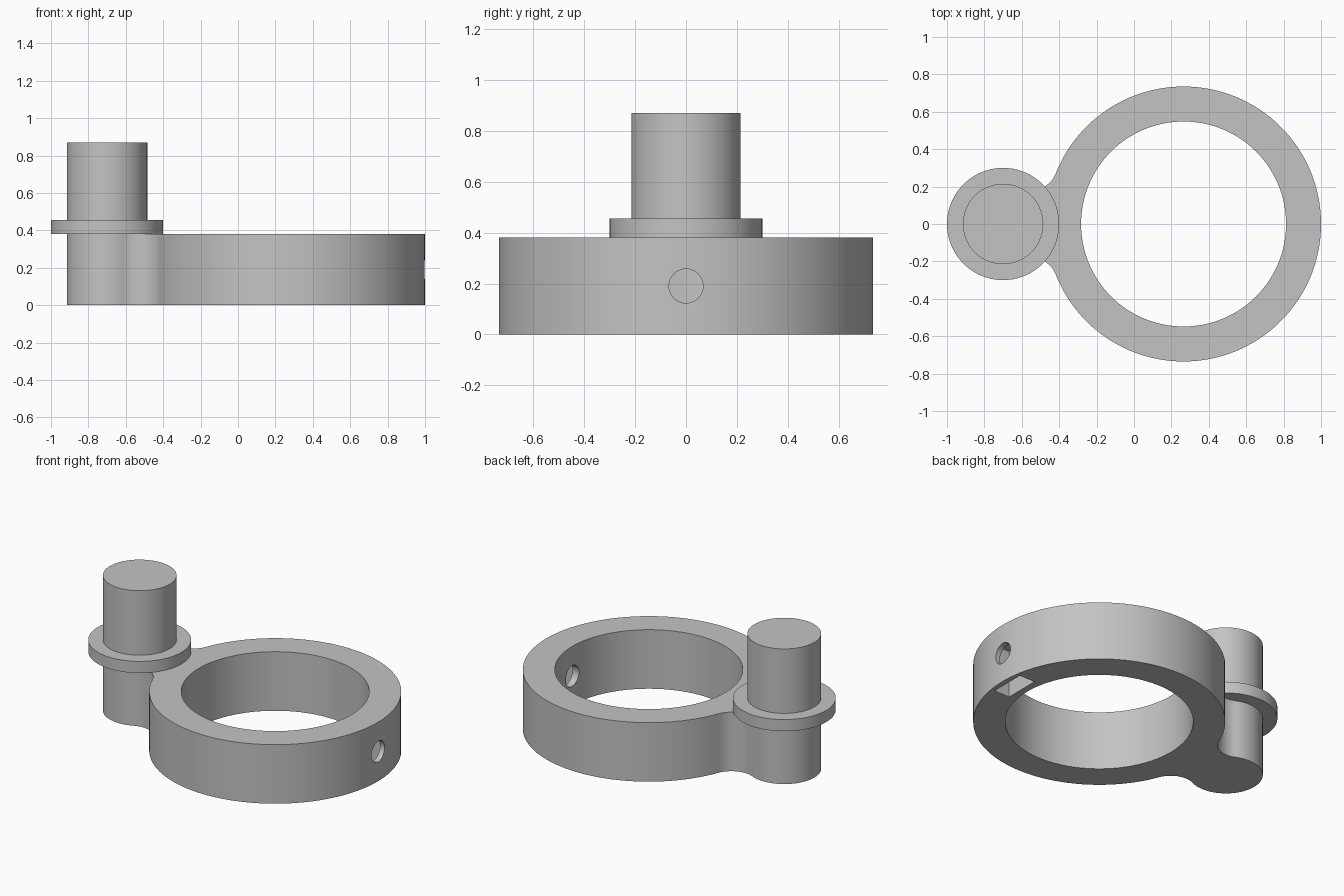
import bpy, bmesh, math
from math import sin, cos, pi
from mathutils import Matrix, Vector

cube = bpy.data.objects.get("Cube")
if cube:
    bpy.data.objects.remove(cube, do_unlink=True)

RING_X, RING_R, BORE_R = 0.265, 0.735, 0.548
PIN_X, PIN_R, FLANGE_R = -0.70, 0.215, 0.30
BODY_H, FLANGE_TOP, PIN_TOP = 0.38, 0.455, 0.87
FILLET_R = 0.14
HOLE_Z = 0.19

grey = bpy.data.materials.new("plain grey")
grey.use_nodes = True
colour = (0.55, 0.55, 0.55, 1)
grey.diffuse_color = colour
grey.node_tree.nodes["Principled BSDF"].inputs["Base Color"].default_value = colour


def make_object(name, bm):
    bmesh.ops.recalc_face_normals(bm, faces=bm.faces)
    mesh = bpy.data.meshes.new(name)
    bm.to_mesh(mesh)
    bm.free()
    mesh.materials.append(grey)
    obj = bpy.data.objects.new(name, mesh)
    bpy.context.collection.objects.link(obj)
    return obj


def activate(obj):
    bpy.ops.object.select_all(action='DESELECT')
    obj.select_set(True)
    bpy.context.view_layer.objects.active = obj


def smooth(obj):
    activate(obj)
    bpy.ops.object.shade_smooth_by_angle(angle=math.radians(30))


def arc(cx, cy, r, start, end, steps):
    return [(cx + r * cos(start + (end - start) * i / steps),
             cy + r * sin(start + (end - start) * i / steps)) for i in range(steps + 1)]


def cylinder(name, radius, depth, matrix, segments):
    bm = bmesh.new()
    bmesh.ops.create_cone(bm, cap_ends=True, segments=segments, radius1=radius,
                          radius2=radius, depth=depth, matrix=matrix)
    return make_object(name, bm)


def cut(target, cutter):
    cutter.hide_render = True
    mod = target.modifiers.new("cut", 'BOOLEAN')
    mod.operation, mod.solver, mod.object = 'DIFFERENCE', 'EXACT', cutter
    activate(target)
    bpy.ops.object.modifier_apply(modifier=mod.name)
    bpy.data.objects.remove(cutter, do_unlink=True)


# Outline: big ring and small boss joined by tangent concave fillets
d, a, b = RING_X - PIN_X, RING_R + FILLET_R, PIN_R + FILLET_R
ring_ang = math.acos((d * d + a * a - b * b) / (2 * d * a))
boss_ang = math.acos((d * d + b * b - a * a) / (2 * d * b))
fx, fy = RING_X - a * cos(ring_ang), a * sin(ring_ang)
outline = arc(RING_X, 0, RING_R, ring_ang - pi, pi - ring_ang, 112)
outline += arc(fx, fy, FILLET_R, -ring_ang, boss_ang - pi, 16)[1:]
outline += arc(PIN_X, 0, PIN_R, boss_ang, 2 * pi - boss_ang, 56)[1:]
outline += arc(fx, -fy, FILLET_R, pi - boss_ang, ring_ang, 16)[1:-1]

# Clamp body
bm = bmesh.new()
base = bm.faces.new([bm.verts.new((x, y, 0)) for x, y in outline])
top = bmesh.ops.extrude_face_region(bm, geom=[base])["geom"]
bmesh.ops.translate(bm, vec=(0, 0, BODY_H),
                    verts=[v for v in top if isinstance(v, bmesh.types.BMVert)])
body = make_object("ring_body", bm)

# Main bore
cut(body, cylinder("bore_cutter", BORE_R, 1, Matrix.Translation((RING_X, 0, HOLE_Z)), 128))

# Radial screw hole through the wall opposite the boss
sideways = Matrix.Translation((0.9, 0, HOLE_Z)) @ Matrix.Rotation(pi / 2, 4, 'Y')
cut(body, cylinder("screw_cutter", 0.067, 0.5, sideways, 40))

# Nut slot open at the underside
slot_top = 0.305
bm = bmesh.new()
bmesh.ops.create_cube(bm, size=1)
bmesh.ops.scale(bm, vec=(0.11, 0.23, slot_top + 0.1), verts=bm.verts)
bmesh.ops.translate(bm, vec=(0.91, 0, (slot_top - 0.1) / 2), verts=bm.verts)
cut(body, make_object("slot_cutter", bm))
smooth(body)

# Flanged pin, turned from a stepped profile
profile = [(0, BODY_H), (FLANGE_R, BODY_H), (FLANGE_R, FLANGE_TOP),
           (PIN_R, FLANGE_TOP), (PIN_R, PIN_TOP), (0, PIN_TOP)]
bm = bmesh.new()
verts = [bm.verts.new((PIN_X + r, 0, z)) for r, z in profile]
edges = [bm.edges.new(pair) for pair in zip(verts, verts[1:])]
bmesh.ops.spin(bm, geom=verts + edges, cent=(PIN_X, 0, 0), axis=(0, 0, 1),
               angle=2 * pi, steps=72)
bmesh.ops.remove_doubles(bm, verts=bm.verts, dist=0.0005)
smooth(make_object("flanged_pin", bm))
